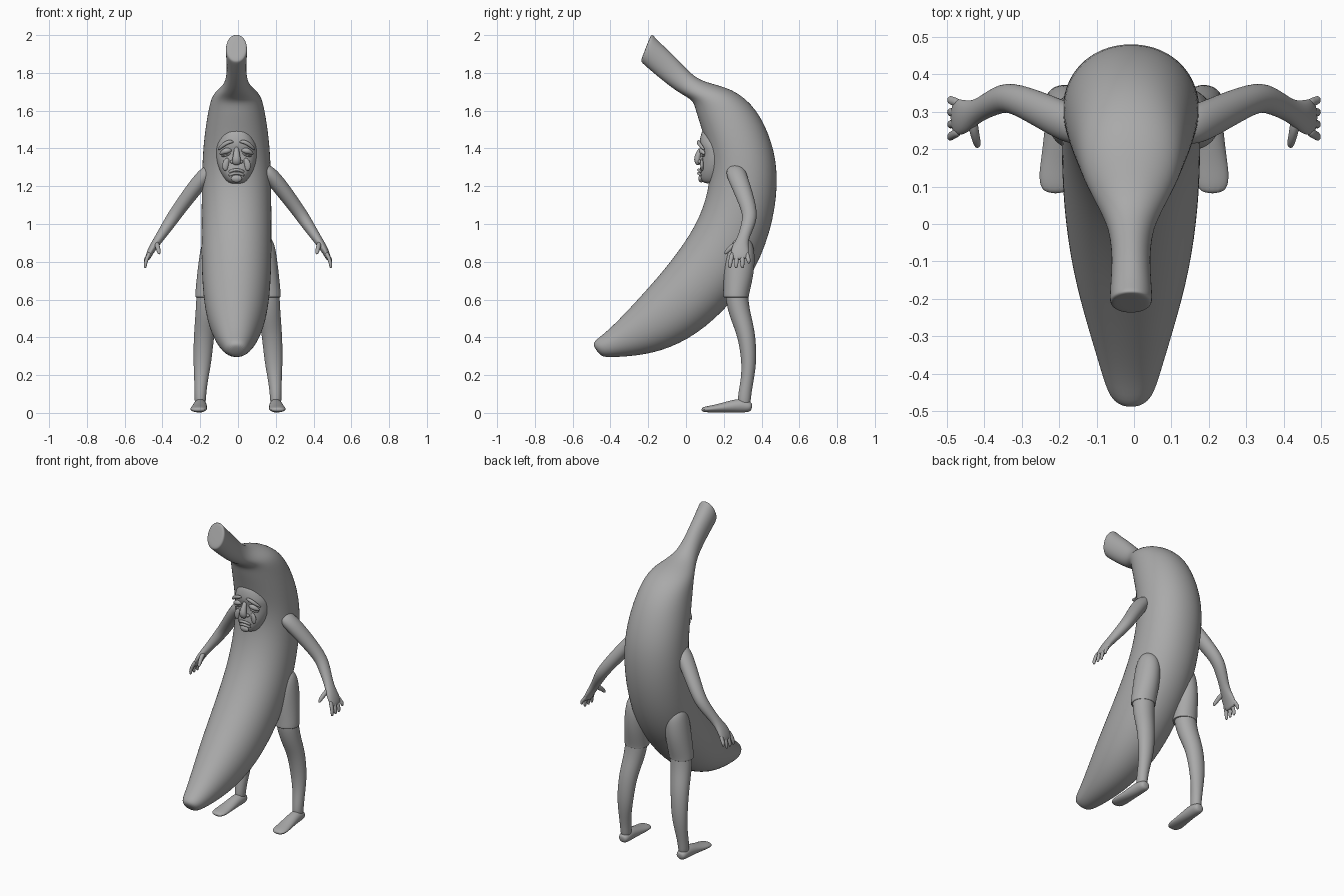
import bpy
import bmesh
import math
from mathutils import Vector

if "Cube" in bpy.data.objects:
    bpy.data.objects.remove(bpy.data.objects["Cube"])

GREY = (0.4, 0.4, 0.4, 1)
grey = bpy.data.materials.new("plain_grey")
grey.use_nodes = True
grey.diffuse_color = GREY
grey.node_tree.nodes["Principled BSDF"].inputs["Base Color"].default_value = GREY

X, Y, Z = Vector((1, 0, 0)), Vector((0, 1, 0)), Vector((0, 0, 1))
MIDDLE = X * -.008  # the fruit and face sit slightly off centre


def superellipse(angle, power):
    """Point on a rounded cross-section of unit size."""
    return [math.copysign(abs(value) ** (2 / power), value)
            for value in (math.cos(angle), math.sin(angle))]


def loft(name, rings, sides, power=2.0, offset=Vector()):
    """Skin a closed, smoothed tube over rings of (centre, half axis, half axis)."""
    bm = bmesh.new()
    profile = [superellipse(math.tau * i / sides, power) for i in range(sides)]
    loops = [[bm.verts.new(offset + centre + u * p + v * q) for p, q in profile]
             for centre, u, v in rings]
    for lower, upper in zip(loops, loops[1:]):
        for i in range(sides):
            bm.faces.new((lower[i - 1], lower[i], upper[i], upper[i - 1]))
    bm.faces.new(loops[0])
    bm.faces.new(loops[-1])
    bmesh.ops.recalc_face_normals(bm, faces=bm.faces)
    mesh = bpy.data.meshes.new(name)
    bm.to_mesh(mesh)
    bm.free()
    mesh.materials.append(grey)
    mesh.shade_smooth()
    part = bpy.data.objects.new(name, mesh)
    bpy.context.collection.objects.link(part)
    smooth = part.modifiers.new("smooth", "SUBSURF")
    smooth.levels = smooth.render_levels = 2


def section(front, back, width):
    """Body ring through a front and a back point, each given as (y, z)."""
    front, back = Vector((0, *front)), Vector((0, *back))
    return (front + back) / 2, X * width, (front - back) / 2


def slice_at(height, front, width):
    """Level face ring, from its front depth back into the body."""
    depth = Y * .2
    return depth + Z * height, X * width, Y * front - depth


def joint(x, y, z, wide, deep):
    """Point on a limb with its two half thicknesses."""
    return Vector((x, y, z)), wide, deep


def limb(name, joints, across, side=1, sides=12, offset=Vector()):
    """Tube through joints; the wide thickness runs along the across axis."""
    points = [Vector((p.x * side, p.y, p.z)) for p, wide, deep in joints]
    rings = []
    for i, (point, (_, wide, deep)) in enumerate(zip(points, joints)):
        along = (points[min(i + 1, len(points) - 1)] - points[max(i - 1, 0)]).normalized()
        u = (across - along * across.dot(along)).normalized()
        rings.append((point, u * wide, along.cross(u) * deep))
    loft(name, rings, sides, offset=offset)


# Curved fruit with its stem, from the bottom tip upwards
loft("banana_body", [
    section(front=(-.49, .35), back=(-.45, .3), width=.03),
    section(front=(-.49, .38), back=(-.42, .295), width=.06),
    section(front=(-.43, .42), back=(-.35, .295), width=.08),
    section(front=(-.33, .52), back=(-.18, .31), width=.12),
    section(front=(-.22, .64), back=(.01, .38), width=.16),
    section(front=(-.08, .8), back=(.2, .53), width=.183),
    section(front=(.06, 1), back=(.38, .76), width=.188),
    section(front=(.12, 1.18), back=(.47, 1.03), width=.186),
    section(front=(.13, 1.33), back=(.49, 1.26), width=.184),
    section(front=(.09, 1.48), back=(.46, 1.43), width=.174),
    section(front=(.05, 1.6), back=(.38, 1.61), width=.15),
    section(front=(.04, 1.65), back=(.25, 1.72), width=.13),
    section(front=(-.01, 1.68), back=(.09, 1.75), width=.08),
    section(front=(-.06, 1.71), back=(.02, 1.8), width=.056),
    section(front=(-.15, 1.78), back=(-.06, 1.89), width=.05),
    section(front=(-.23, 1.85), back=(-.16, 1.98), width=.058),
    section(front=(-.24, 1.86), back=(-.18, 2.01), width=.056),
    section(front=(-.23, 1.89), back=(-.19, 1.99), width=.04),
], sides=24, power=2.1, offset=MIDDLE)

# Face mask set into the hood, from forehead to jaw
loft("face", [
    slice_at(height=1.51, front=.1, width=.06),
    slice_at(height=1.49, front=.08, width=.085),
    slice_at(height=1.42, front=.066, width=.113),
    slice_at(height=1.39, front=.082, width=.115),
    slice_at(height=1.34, front=.08, width=.113),
    slice_at(height=1.28, front=.07, width=.095),
    slice_at(height=1.23, front=.075, width=.065),
    slice_at(height=1.21, front=.1, width=.04),
], sides=20, power=2.5, offset=MIDDLE)

# Nose, sagging mouth and chin
limb("nose", [
    joint(x=0, y=.085, z=1.41, wide=.012, deep=.01),
    joint(x=0, y=.07, z=1.38, wide=.015, deep=.015),
    joint(x=0, y=.055, z=1.34, wide=.025, deep=.02),
    joint(x=0, y=.07, z=1.31, wide=.02, deep=.012),
], across=X, offset=MIDDLE)
for name, height in (("upper_lip", 1.288), ("lower_lip", 1.27)):
    limb(name, [joint(x=.042 * t, y=.066 + t * t / 70, z=height - t * t / 70,
                      wide=.008, deep=.009 - abs(t) / 200)
                for t in (-1, -.5, 0, .5, 1)], across=Z, offset=MIDDLE)
limb("chin", [
    joint(x=0, y=.08, z=1.26, wide=.02, deep=.01),
    joint(x=0, y=.072, z=1.24, wide=.035, deep=.012),
    joint(x=0, y=.085, z=1.22, wide=.02, deep=.01),
], across=X, offset=MIDDLE)

for side, tag in ((1, "left"), (-1, "right")):
    # Sad brows, drooping eyelids, nostrils and cheeks
    features = {
        "brow": [
            joint(x=.015, y=.07, z=1.435, wide=.006, deep=.004),
            joint(x=.04, y=.064, z=1.437, wide=.012, deep=.01),
            joint(x=.07, y=.072, z=1.42, wide=.012, deep=.01),
            joint(x=.1, y=.1, z=1.39, wide=.005, deep=.005)],
        "eyelid": [
            joint(x=.025, y=.085, z=1.39, wide=.006, deep=.006),
            joint(x=.045, y=.08, z=1.39, wide=.016, deep=.014),
            joint(x=.065, y=.083, z=1.385, wide=.016, deep=.014),
            joint(x=.09, y=.1, z=1.37, wide=.005, deep=.006)],
        "lower_lid": [
            joint(x=.03, y=.084, z=1.375, wide=.004, deep=.004),
            joint(x=.055, y=.08, z=1.36, wide=.006, deep=.007),
            joint(x=.085, y=.1, z=1.36, wide=.004, deep=.004)],
        "nostril": [
            joint(x=.01, y=.07, z=1.33, wide=.01, deep=.01),
            joint(x=.024, y=.072, z=1.33, wide=.012, deep=.01),
            joint(x=.035, y=.08, z=1.33, wide=.005, deep=.005)],
        "cheek": [
            joint(x=.045, y=.085, z=1.35, wide=.01, deep=.006),
            joint(x=.06, y=.083, z=1.32, wide=.02, deep=.01),
            joint(x=.06, y=.086, z=1.28, wide=.012, deep=.008)],
    }
    for feature, joints in features.items():
        limb(f"{tag}_{feature}", joints, X if feature == "cheek" else Z, side, offset=MIDDLE)

    # Arm from shoulder to palm
    limb(tag + "_arm", [
        joint(x=.12, y=.26, z=1.3, wide=.035, deep=.025),
        joint(x=.15, y=.26, z=1.28, wide=.055, deep=.042),
        joint(x=.2, y=.28, z=1.23, wide=.054, deep=.046),
        joint(x=.32, y=.34, z=1.07, wide=.042, deep=.038),
        joint(x=.36, y=.335, z=1.01, wide=.04, deep=.035),
        joint(x=.42, y=.3, z=.92, wide=.028, deep=.025),
        joint(x=.455, y=.285, z=.87, wide=.05, deep=.021),
        joint(x=.475, y=.285, z=.83, wide=.05, deep=.016),
        joint(x=.48, y=.288, z=.81, wide=.04, deep=.012),
    ], across=Y, side=side)

    # Four fanned fingers and a thumb
    for n in range(4):
        root, tip = .247 + n / 40, .232 + n / 30
        low = .765 + max(0, n - 2) / 40
        limb(f"{tag}_finger_{n + 1}", [
            joint(x=.466, y=root, z=.85, wide=.013, deep=.012),
            joint(x=.482, y=(root + tip) / 2, z=.82, wide=.013, deep=.011),
            joint(x=.492, y=tip, z=low + .02, wide=.012, deep=.01),
            joint(x=.49, y=tip, z=low, wide=.008, deep=.007),
        ], across=Y, side=side, sides=8)
    limb(tag + "_thumb", [
        joint(x=.43, y=.28, z=.9, wide=.014, deep=.014),
        joint(x=.428, y=.25, z=.885, wide=.016, deep=.014),
        joint(x=.42, y=.22, z=.86, wide=.013, deep=.012),
        joint(x=.417, y=.205, z=.84, wide=.008, deep=.008),
    ], across=Z, side=side, sides=8)

    # Shorts with a crisp hem
    hem = .612
    limb(tag + "_shorts", [
        joint(x=.12, y=.29, z=.93, wide=.03, deep=.03),
        joint(x=.13, y=.29, z=.91, wide=.058, deep=.062),
        joint(x=.135, y=.285, z=.85, wide=.068, deep=.082),
        joint(x=.143, y=.28, z=.75, wide=.073, deep=.083),
        joint(x=.152, y=.268, z=.65, wide=.074, deep=.071),
        joint(x=.154, y=.265, z=hem + .01, wide=.074, deep=.069),
        joint(x=.154, y=.265, z=hem, wide=.074, deep=.069),
        joint(x=.154, y=.265, z=hem - .001, wide=.068, deep=.062),
    ], across=X, side=side, sides=16)

    # Bare leg
    limb(tag + "_leg", [
        joint(x=.15, y=.268, z=.68, wide=.066, deep=.062),
        joint(x=.155, y=.268, z=.61, wide=.069, deep=.063),
        joint(x=.165, y=.285, z=.52, wide=.062, deep=.058),
        joint(x=.18, y=.32, z=.42, wide=.056, deep=.05),
        joint(x=.188, y=.335, z=.28, wide=.051, deep=.042),
        joint(x=.195, y=.326, z=.18, wide=.038, deep=.035),
        joint(x=.2, y=.31, z=.1, wide=.032, deep=.036),
        joint(x=.2, y=.305, z=.02, wide=.03, deep=.036),
    ], across=X, side=side)

    # Foot from heel to toes
    limb(tag + "_foot", [
        joint(x=.2, y=.35, z=.03, wide=.02, deep=.018),
        joint(x=.2, y=.335, z=.032, wide=.034, deep=.03),
        joint(x=.2, y=.29, z=.042, wide=.036, deep=.042),
        joint(x=.205, y=.18, z=.025, wide=.043, deep=.024),
        joint(x=.21, y=.12, z=.02, wide=.048, deep=.018),
        joint(x=.21, y=.08, z=.016, wide=.035, deep=.012),
    ], across=X, side=side)
